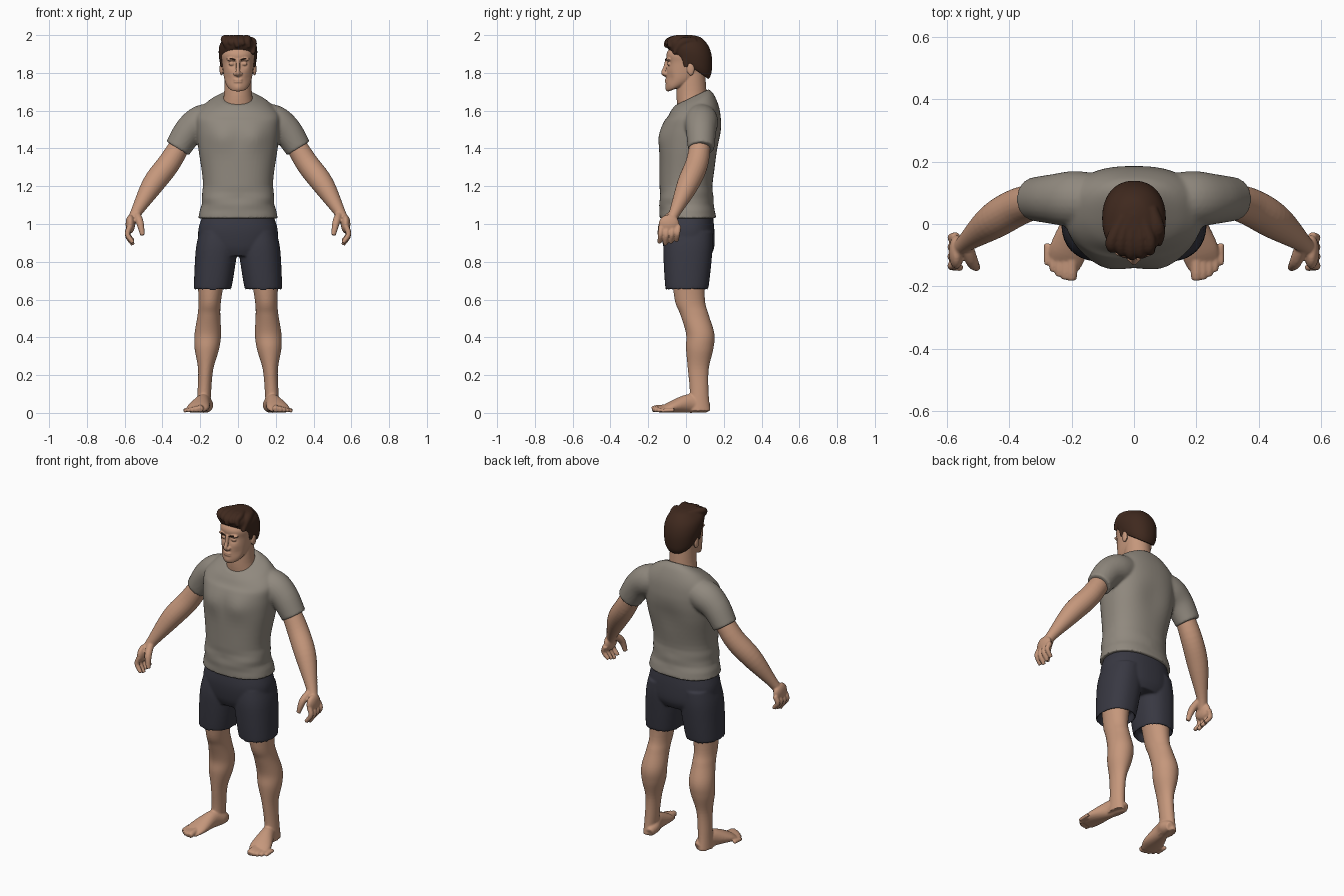
import bpy, bmesh, math
from mathutils import Vector, Matrix

if "Cube" in bpy.data.objects:
    bpy.data.objects.remove(bpy.data.objects["Cube"])


def material(name, rgb):
    mat = bpy.data.materials.new(name)
    mat.use_nodes = True
    mat.diffuse_color = (*rgb, 1)
    mat.node_tree.nodes["Principled BSDF"].inputs["Base Color"].default_value = (*rgb, 1)
    return mat


SKIN = material("tan skin", (.56, .31, .2))
SHIRT = material("warm grey cloth", (.28, .25, .21))
SHORTS = material("dark navy cloth", (.04, .04, .055))
HAIR = material("dark brown hair", (.05, .022, .013))


def spline(rows, steps=6):
    """Smooth rows of numbers with a Catmull-Rom curve."""
    smooth = []
    last = len(rows) - 1
    for i in range(last):
        before, start, end, after = rows[max(i - 1, 0)], rows[i], rows[i + 1], rows[min(i + 2, last)]
        for k in range(steps):
            t = k / steps
            smooth.append([
                q + t / 2 * (r - p + t * (2 * p - 5 * q + 4 * r - s + t * (3 * (q - r) + s - p)))
                for p, q, r, s in zip(before, start, end, after)])
    return smooth + [list(rows[last])]


def oval(power, sides):
    """Points of a unit superellipse."""
    for i in range(sides):
        angle = math.tau * i / sides
        c, s = math.cos(angle), math.sin(angle)
        yield math.copysign(abs(c) ** (2 / power), c), math.copysign(abs(s) ** (2 / power), s)


def bridge(bm, rings):
    loops = [[bm.verts.new(point) for point in ring] for ring in rings]
    for low, high in zip(loops, loops[1:]):
        for i in range(len(low)):
            bm.faces.new((low[i - 1], low[i], high[i], high[i - 1]))
    bm.faces.new(loops[0])
    bm.faces.new(loops[-1])


def stack(bm, rows, x=0, lean=0, tilt=lambda z: 0, warp=lambda p: p, power=2.3):
    """Upright loft; rows are height, half width, front and back."""
    rings = []
    for z, width, front, back in spline(rows):
        middle, depth = (back + front) / 2, (back - front) / 2
        rings.append([warp(Vector((x + lean * z + width * c, middle + depth * s, z + tilt(z) * depth * s)))
                      for c, s in oval(power, 56)])
    bridge(bm, rings)


def tube(bm, rows, ref=(0, 1, 0)):
    """Loft along a path; rows are a point, a radius and perhaps a radius along ref."""
    path = spline(rows)
    rings = []
    for i, row in enumerate(path):
        point = Vector(row[:3])
        ahead, behind = path[min(i + 1, len(path) - 1)], path[max(i - 1, 0)]
        along = (Vector(ahead[:3]) - Vector(behind[:3])).normalized()
        v = Vector(ref)
        v = (v - along * v.dot(along)).normalized()
        u = along.cross(v)
        rings.append([point + u * row[3] * c + v * row[-1] * s for c, s in oval(2, 24)])
    bridge(bm, rings)


def blob(bm, centre, size):
    place = Matrix.Translation(centre) @ Matrix.Diagonal((*size, 1))
    bmesh.ops.create_uvsphere(bm, u_segments=20, v_segments=12, radius=1, matrix=place)


def bump(p, centre, size):
    """Soft falloff around a centre, the same on both sides."""
    mirrored = Vector((abs(p.x), p.y, p.z))
    return math.exp(-((mirrored - Vector(centre)).length / size) ** 2)


def finish(name, bm, mat, voxel, mirror=True):
    """Mirror the parts, blend them into one surface and soften it."""
    bmesh.ops.recalc_face_normals(bm, faces=bm.faces)
    mesh = bpy.data.meshes.new(name)
    bm.to_mesh(mesh)
    bm.free()
    mesh.materials.append(mat)
    ob = bpy.data.objects.new(name, mesh)
    bpy.context.collection.objects.link(ob)
    if mirror:
        ob.modifiers.new("Mirror", "MIRROR").use_mirror_merge = False
    blend = ob.modifiers.new("Blend", "REMESH")
    blend.mode = "VOXEL"
    blend.voxel_size = voxel
    blend.use_smooth_shade = True
    soften = ob.modifiers.new("Soften", "SMOOTH")
    soften.factor = .5
    soften.iterations = 3


# Shirt: body with waist folds, chest and spine groove, then sleeves
def cloth(p):
    waist = math.exp(-((p.z - 1.13) / .05) ** 2)
    fold = 1 + .03 * waist * math.sin(150 * p.z + 14 * abs(p.x) + 9 * p.y)
    chest = .015 * bump(p, (.09, -.14, 1.46), .07)
    spine = .015 * bump(p, (0, .18, 1.4), .1)
    return Vector((p.x * fold, p.y * fold - chest - spine, p.z))


bm = bmesh.new()
stack(bm, [(1.03, .21, -.14, .16), (1.2, .185, -.14, .14), (1.4, .21, -.14, .18),
           (1.5, .22, -.13, .19), (1.58, .22, -.1, .18), (1.64, .16, -.08, .15),
           (1.67, .09, -.06, .12)], tilt=lambda z: max(0, z - 1.55) * 4, warp=cloth)
tube(bm, [(.1, .08, 1.56, .08), (.19, .08, 1.54, .09), (.26, .08, 1.49, .08), (.32, .08, 1.4, .07)])
finish("shirt", bm, SHIRT, .008)

# Shorts: hips, then a leg whose hem turns inward
bm = bmesh.new()
stack(bm, [(1.06, .18, -.12, .14), (.97, .21, -.13, .15), (.88, .2, -.12, .15), (.83, .15, -.1, .13)])
stack(bm, [(.96, .1, -.11, .14), (.86, .11, -.12, .14), (.67, .1, -.11, .12),
           (.66, .09, -.1, .11), (.7, .08, -.09, .1)], x=.2, lean=-.1)
finish("shorts", bm, SHORTS, .007)

# Legs, feet and toes
bm = bmesh.new()
stack(bm, [(.78, .08, -.08, .1), (.6, .06, -.06, .1), (.52, .06, -.03, .12), (.42, .07, 0, .15),
           (.34, .065, 0, .145), (.23, .04, .01, .12), (.1, .036, .02, .12), (.01, .036, 0, .13)],
      x=.185, lean=-.06, power=2)
sole = ((.12, .02, .05), (.08, .04, .08), (.02, .04, .1), (-.08, .06, .06), (-.14, .05, .02))
tube(bm, [(.19 - y / 4, y, height / 2, width, height / 2) for y, width, height in sole], ref=(0, 0, 1))
for i in range(5):
    r = .018 - .002 * i
    tip = Vector((.2 + .02 * i, .003 * i * i - .18, r))
    tube(bm, [(*(tip + Vector((0, .07, r / 2))), r), (*(tip + Vector((0, .02, r / 4))), r), (*tip, r * .8)],
         ref=(0, 0, 1))
finish("legs_and_feet", bm, SKIN, .005)

# Arms, palms, fingers and thumbs
bm = bmesh.new()
shoulder, biceps = Vector((.27, .08, 1.48)), Vector((.36, .06, 1.33))
forearm, wrist = Vector((.45, .01, 1.21)), Vector((.54, -.06, 1.06))
palm = Vector((.57, -.09, 1))
tube(bm, [(*shoulder, .05), (*biceps, .06), (*forearm, .058), (*wrist, .03), (*palm, .025)])
blob(bm, palm, (.025, .055, .05))
for i in range(4):
    knuckle = palm + Vector((0, .03 * i - .04, -.01))
    length = .1 - .01 * abs(i - 1)
    middle = knuckle + Vector((.015, -.005, -length / 2))
    tip = knuckle + Vector((-.015, -.01, -length))
    tube(bm, [(*knuckle, .015), (*middle, .014), (*tip, .011)])
tube(bm, [(*wrist, .02), (.52, -.12, 1.01, .02), (.505, -.14, .94, .012)])
finish("arms_and_hands", bm, SKIN, .005)


# Head: face with eye sockets and chin, neck, nose, eyelids, brow, lips and ears
def face(p):
    socket = .015 * bump(p, (.034, -.1, 1.85), .02)
    cheek = .008 * bump(p, (.06, -.09, 1.77), .03)
    chin = .008 * bump(p, (0, -.1, 1.72), .02)
    return p + Vector((0, socket + cheek - chin, 0))


bm = bmesh.new()
stack(bm, [(1.72, .03, -.09, 0), (1.73, .055, -.1, .03), (1.77, .073, -.105, .07), (1.85, .084, -.1, .11),
           (1.91, .087, -.1, .12), (1.98, .04, -.04, .06)],
      tilt=lambda z: max(0, 1.8 - z) * 5, warp=face)
stack(bm, [(1.58, .1, -.04, .12), (1.68, .075, -.05, .11), (1.82, .07, -.04, .1)], power=2)
tube(bm, [(0, -.1, 1.87, .01), (0, -.11, 1.83, .01), (0, -.12, 1.8, .012), (0, -.1, 1.785, .01)])
blob(bm, (.014, -.108, 1.795), (.01, .013, .01))
blob(bm, (.034, -.09, 1.848), (.016, .01, .01))
blob(bm, (.034, -.092, 1.872), (.028, .014, .01))
for z in (1.752, 1.764):
    blob(bm, (0, -.103, z), (.024, .009, .005))
blob(bm, (.088, .025, 1.82), (.01, .02, .035))
finish("head_and_neck", bm, SKIN, .004)

# Eyebrows
bm = bmesh.new()
tube(bm, [(.014, -.107, 1.868, .004), (.036, -.104, 1.875, .004), (.058, -.091, 1.87, .003)])
finish("eyebrows", bm, HAIR, .002)

# Short hair: cap with a sloping hairline, sideburns, swept strands and a side lock
bm = bmesh.new()
stack(bm, [(1.84, .088, -.085, .12), (1.87, .098, -.1, .135), (1.92, .102, -.104, .138),
           (1.96, .09, -.097, .12), (1.99, .055, -.07, .08), (2, .015, -.02, .03)],
      tilt=lambda z: (z - 2) * 4.5, power=2.2)
for side in (-1, 1):
    tube(bm, [(side * .088, 0, 1.92, .012, .03), (side * .086, 0, 1.83, .006, .012)])
for i in range(5):
    x = .03 * i - .07
    tube(bm, [(x / 2, .02, 1.978, .02), (x, -.05, 1.98, .02), (x, -.1 + abs(x) / 3, 1.965, .017),
              (x + .01, -.11 + abs(x) / 2, 1.935 + .012 * (i % 2), .01)], ref=(0, 0, 1))
tube(bm, [(.055, .05, 1.965, .02), (.075, -.02, 1.96, .025), (.08, -.065, 1.9, .01)], ref=(1, 0, 0))
finish("hair", bm, HAIR, .005, mirror=False)
